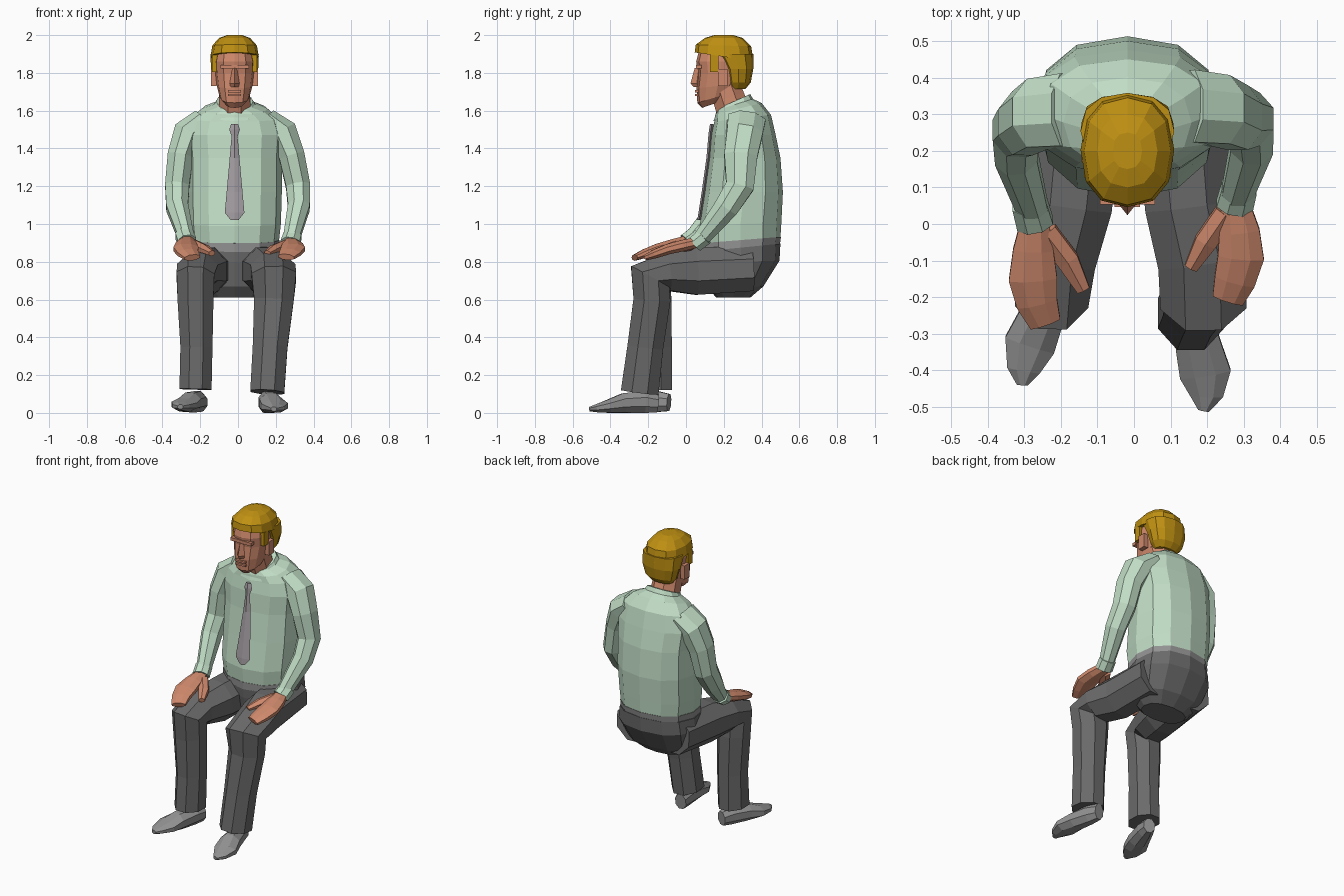
import bpy, bmesh, math
from mathutils import Vector

CX = -0.018  # body midline


def material(name, rgb):
    m = bpy.data.materials.new(name)
    m.diffuse_color = (*rgb, 1)
    return m


SHIRT = material("pale green cloth", (0.53, 0.72, 0.56))
TROUSER = material("dark grey cloth", (0.145, 0.145, 0.145))
SKIN = material("skin", (0.62, 0.25, 0.15))
HAIR = material("golden hair", (0.52, 0.28, 0.006))
SHOE = material("shoe grey", (0.29, 0.29, 0.29))
TIE = material("tie grey", (0.36, 0.33, 0.35))


def loft(name, rings, mat):
    """Skin a list of equal point rings, capping both ends."""
    bm = bmesh.new()
    vs = [[bm.verts.new(p) for p in r] for r in rings]
    n = len(vs[0])
    for a, b in zip(vs, vs[1:]):
        for i in range(n):
            j = (i + 1) % n
            bm.faces.new((a[i], a[j], b[j], b[i]))
    bm.faces.new(vs[0])
    bm.faces.new(vs[-1])
    bmesh.ops.recalc_face_normals(bm, faces=bm.faces)
    me = bpy.data.meshes.new(name)
    bm.to_mesh(me)
    bm.free()
    me.materials.append(mat)
    ob = bpy.data.objects.new(name, me)
    bpy.context.collection.objects.link(ob)
    return ob


def stack(name, levels, mat, n=12, power=0.85, x=CX):
    """Level rings: (z, front y, back y, half width, tilt)."""
    def s(v):
        return math.copysign(abs(v) ** power, v) if abs(v) > 1e-6 else 0
    rings = []
    for z, y0, y1, rx, tilt in levels:
        ym, ry = (y0 + y1) / 2, (y1 - y0) / 2
        ring = []
        for i in range(n):
            a = 2 * math.pi * i / n - math.pi / 2
            dy = ry * s(math.sin(a))
            ring.append(Vector((x + rx * s(math.cos(a)), ym + dy, z + tilt * dy)))
        rings.append(ring)
    return loft(name, rings, mat)


def tube(name, path, mat, n=8, floor=False):
    """Limb along a path: (x, y, z, half width, half depth)."""
    pts = [Vector(p[:3]) for p in path]
    rings = []
    for k, p in enumerate(path):
        t = (pts[min(k + 1, len(pts) - 1)] - pts[max(k - 1, 0)]).normalized()
        side = (Vector((1, 0, 0)) - t * t.x).normalized()
        up = side.cross(t)
        ring = []
        for i in range(n):
            a = 2 * math.pi * (i + 0.5) / n
            c = math.cos(math.pi / n)
            v = pts[k] + side * (p[3] * math.cos(a) / c) + up * (p[4] * math.sin(a) / c)
            if floor:
                v.z = max(v.z, 0)
            ring.append(v)
        rings.append(ring)
    return loft(name, rings, mat)


def box(name, c, size, mat):
    x, y, z = c
    w, d, h = (v / 2 for v in size)
    return loft(name, [[Vector((x + i * w, y + j * d, z + k * h))
                        for i, j in ((-1, -1), (1, -1), (1, 1), (-1, 1))] for k in (-1, 1)], mat)


# Shirt body and collar
stack("shirt_body", [
    (0.91, 0.08, 0.50, 0.235, 0.08), (1.00, 0.072, 0.505, 0.245, 0.05),
    (1.17, 0.10, 0.513, 0.25, 0), (1.35, 0.125, 0.50, 0.25, 0),
    (1.47, 0.135, 0.475, 0.26, 0), (1.56, 0.15, 0.45, 0.235, 0.12),
    (1.61, 0.155, 0.40, 0.175, 0.25), (1.635, 0.165, 0.345, 0.10, 0.35)], SHIRT)
stack("collar", [(1.59, 0.145, 0.37, 0.135, 0.4), (1.65, 0.172, 0.34, 0.098, 0.45)], SHIRT)

# Tie: knot then blade, following the shirt front
stack("tie", [(z, f - 0.016, f + 0.004, w, 0) for z, f, w in (
    (1.53, 0.143, 0.018), (1.50, 0.138, 0.028), (1.465, 0.134, 0.016),
    (1.35, 0.124, 0.026), (1.17, 0.099, 0.042), (1.06, 0.082, 0.052),
    (1.02, 0.075, 0.02))], TIE, n=4, power=1)

# Waistband and seat of the trousers
stack("belt", [(0.872, 0.08, 0.497, 0.238, 0.1), (0.915, 0.078, 0.503, 0.239, 0.08)], SHOE)
stack("trouser_seat", [
    (0.61, 0.16, 0.34, 0.15, 0), (0.67, 0.11, 0.41, 0.22, 0),
    (0.80, 0.085, 0.495, 0.255, 0.03), (0.875, 0.08, 0.50, 0.243, 0.1)], TROUSER)

# Legs
tube("left_leg", [
    (0.125, 0.35, 0.765, 0.125, 0.12), (0.15, 0.05, 0.75, 0.12, 0.125),
    (0.185, -0.10, 0.745, 0.12, 0.1), (0.19, -0.19, 0.72, 0.118, 0.115),
    (0.19, -0.18, 0.60, 0.105, 0.098), (0.17, -0.215, 0.35, 0.092, 0.095),
    (0.155, -0.245, 0.11, 0.09, 0.1)], TROUSER)
tube("right_leg", [
    (-0.15, 0.35, 0.765, 0.125, 0.12), (-0.18, 0.05, 0.75, 0.12, 0.125),
    (-0.215, -0.10, 0.745, 0.11, 0.1), (-0.225, -0.185, 0.72, 0.1, 0.115),
    (-0.225, -0.175, 0.60, 0.095, 0.098), (-0.22, -0.17, 0.35, 0.085, 0.095),
    (-0.225, -0.175, 0.125, 0.085, 0.102)], TROUSER)

# Shoes
tube("left_shoe", [
    (0.145, -0.15, 0.05, 0.035, 0.048), (0.155, -0.22, 0.058, 0.048, 0.058),
    (0.175, -0.33, 0.052, 0.062, 0.052), (0.195, -0.41, 0.035, 0.07, 0.035),
    (0.198, -0.47, 0.025, 0.045, 0.022), (0.19, -0.51, 0.02, 0.015, 0.012)], SHOE, floor=True)
tube("right_shoe", [
    (-0.195, -0.09, 0.055, 0.035, 0.045), (-0.215, -0.15, 0.06, 0.048, 0.055),
    (-0.255, -0.26, 0.055, 0.062, 0.052), (-0.285, -0.33, 0.042, 0.07, 0.035),
    (-0.302, -0.40, 0.035, 0.045, 0.022), (-0.305, -0.44, 0.032, 0.015, 0.012)], SHOE, floor=True)

# Sleeves
tube("left_sleeve", [
    (0.15, 0.32, 1.55, 0.06, 0.10), (0.235, 0.31, 1.48, 0.08, 0.095),
    (0.285, 0.29, 1.36, 0.068, 0.088), (0.318, 0.285, 1.20, 0.064, 0.075),
    (0.322, 0.215, 1.09, 0.058, 0.065), (0.28, 0.075, 0.915, 0.042, 0.042)], SHIRT)
tube("right_sleeve", [
    (-0.185, 0.31, 1.55, 0.06, 0.10), (-0.265, 0.30, 1.48, 0.078, 0.095),
    (-0.305, 0.275, 1.36, 0.068, 0.088), (-0.322, 0.255, 1.20, 0.064, 0.075),
    (-0.322, 0.185, 1.09, 0.058, 0.065), (-0.275, 0.035, 0.93, 0.042, 0.042)], SHIRT)
tube("left_cuff", [(0.288, 0.10, 0.935, 0.048, 0.046), (0.275, 0.05, 0.895, 0.05, 0.044)], SHIRT)
tube("right_cuff", [(-0.285, 0.055, 0.945, 0.048, 0.046), (-0.27, 0.0, 0.905, 0.05, 0.044)], SHIRT)

# Hands resting on the knees
tube("left_hand", [
    (0.275, 0.07, 0.905, 0.036, 0.028), (0.288, -0.02, 0.885, 0.055, 0.03),
    (0.292, -0.09, 0.868, 0.063, 0.028), (0.275, -0.155, 0.845, 0.056, 0.024),
    (0.256, -0.208, 0.825, 0.043, 0.016)], SKIN)
tube("right_hand", [
    (-0.27, 0.02, 0.915, 0.036, 0.028), (-0.275, -0.07, 0.89, 0.055, 0.03),
    (-0.276, -0.15, 0.868, 0.066, 0.028), (-0.265, -0.215, 0.845, 0.056, 0.024),
    (-0.242, -0.272, 0.822, 0.043, 0.016)], SKIN)
tube("left_thumb", [
    (0.25, 0.03, 0.89, 0.03, 0.024), (0.195, -0.05, 0.868, 0.03, 0.022),
    (0.155, -0.12, 0.845, 0.018, 0.014)], SKIN, n=6)
tube("right_thumb", [
    (-0.24, -0.02, 0.895, 0.03, 0.024), (-0.18, -0.10, 0.868, 0.03, 0.022),
    (-0.138, -0.18, 0.845, 0.018, 0.014)], SKIN, n=6)

# Neck and head
tube("neck", [(CX, 0.265, 1.56, 0.088, 0.09), (CX, 0.225, 1.67, 0.082, 0.085),
              (CX, 0.20, 1.75, 0.08, 0.08)], SKIN)
stack("head", [
    (1.635, 0.085, 0.20, 0.045, 0.35), (1.67, 0.06, 0.25, 0.078, 0.3),
    (1.73, 0.056, 0.28, 0.094, 0.1), (1.80, 0.064, 0.30, 0.104, 0),
    (1.86, 0.054, 0.31, 0.107, 0), (1.94, 0.075, 0.30, 0.09, 0)], SKIN)
stack("nose", [(1.825, 0.046, 0.09, 0.012, 0), (1.745, 0.024, 0.09, 0.026, 0),
               (1.725, 0.04, 0.09, 0.022, 0)], SKIN, n=4, power=1)
box("brow", (CX, 0.068, 1.832), (0.15, 0.03, 0.02), SKIN)
for label, z in (("upper", 1.703), ("lower", 1.683)):
    box(label + "_lip", (CX, 0.062, z), (0.07, 0.03, 0.012), SKIN)
for label, s in (("left", 1), ("right", -1)):
    box(label + "_ear", (CX + s * 0.11, 0.195, 1.775), (0.03, 0.05, 0.09), SKIN)
    box(label + "_sideburn", (CX + s * 0.104, 0.15, 1.85), (0.03, 0.045, 0.09), HAIR)

# Hair: crown over a fuller back
stack("hair_crown", [
    (1.885, 0.046, 0.358, 0.128, -0.15), (1.945, 0.052, 0.345, 0.118, -0.03),
    (1.985, 0.10, 0.30, 0.082, 0), (2.0, 0.15, 0.25, 0.04, 0)], HAIR)
stack("hair_back", [
    (1.715, 0.23, 0.315, 0.075, 0), (1.75, 0.215, 0.343, 0.105, 0),
    (1.82, 0.20, 0.356, 0.125, 0), (1.90, 0.15, 0.358, 0.128, 0)], HAIR)
